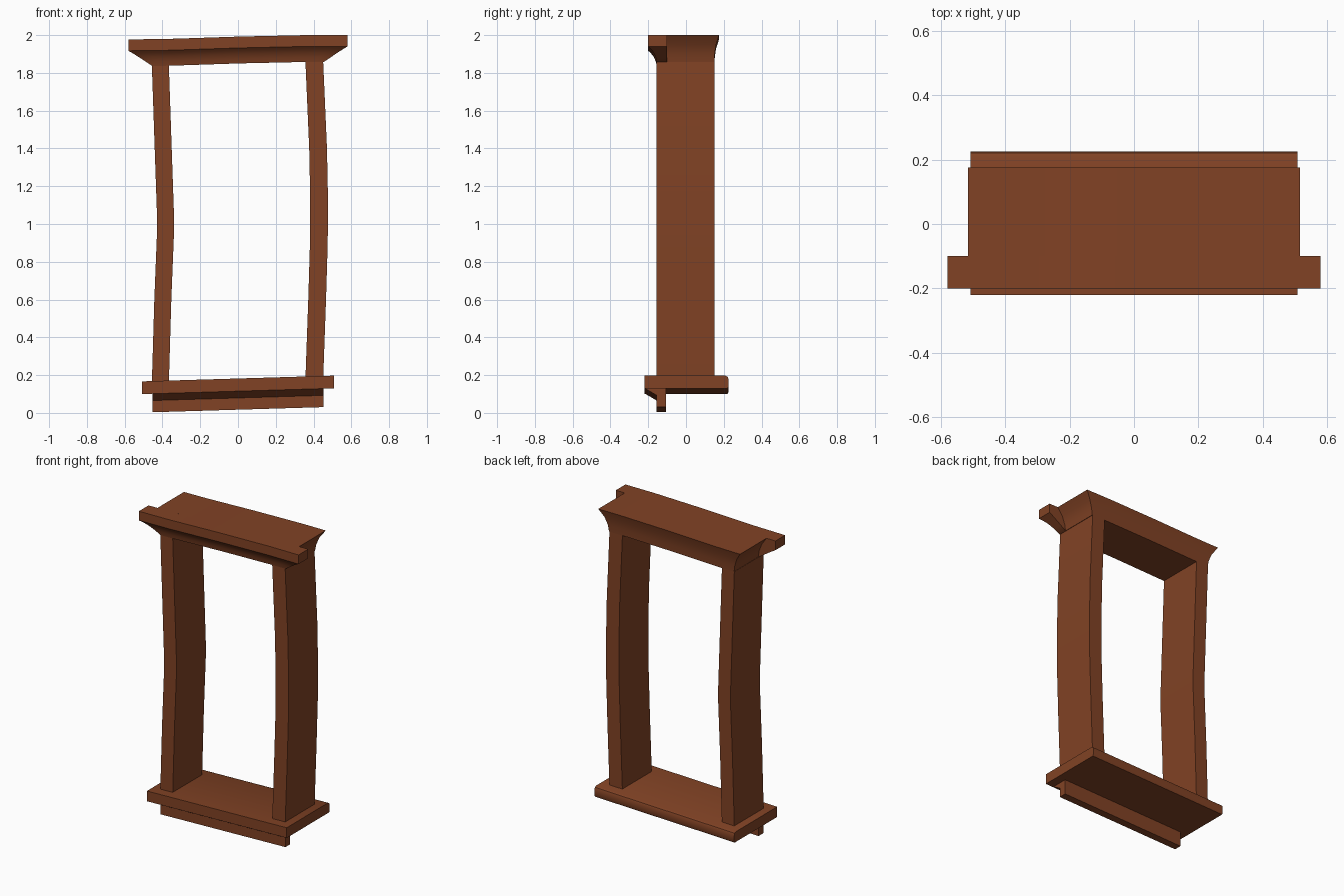
import bpy, bmesh, math

if "Cube" in bpy.data.objects:
    bpy.data.objects.remove(bpy.data.objects["Cube"])

wood = bpy.data.materials.new("brown wood")
wood.diffuse_color = (0.22, 0.055, 0.018, 1)
wood.use_nodes = True
wood.node_tree.nodes["Principled BSDF"].inputs["Base Color"].default_value = wood.diffuse_color


def finish(name, bm, smooth=True):
    bmesh.ops.recalc_face_normals(bm, faces=bm.faces)
    mesh = bpy.data.meshes.new(name)
    bm.to_mesh(mesh)
    bm.free()
    mesh.materials.append(wood)
    ob = bpy.data.objects.new(name, mesh)
    bpy.context.collection.objects.link(ob)
    if smooth:
        bpy.context.view_layer.objects.active = ob
        ob.select_set(True)
        bpy.ops.object.shade_smooth_by_angle(angle=math.radians(35))
        ob.select_set(False)


def interp(points, v):
    for (a, p), (b, q) in zip(points, points[1:]):
        if v <= b:
            return p + (q - p) * max(0, (v - a) / (b - a))
    return points[-1][1]


def rail(name, levels, bend, n):
    """Horizontal member: levels are (half width, front y, back y, z), z is shifted by bend(x)."""
    bm = bmesh.new()
    secs = []
    for i in range(n + 1):
        t = -1 + 2 * i / n
        front = [bm.verts.new((t * h, f, z + bend(t * h))) for h, f, b, z in levels]
        back = [bm.verts.new((t * h, b, z + bend(t * h))) for h, f, b, z in levels]
        secs.append((front, back))
    for (f0, b0), (f1, b1) in zip(secs, secs[1:]):
        r0, r1 = f0 + b0[::-1], f1 + b1[::-1]
        m = len(r0)
        for j in range(m):
            k = (j + 1) % m
            bm.faces.new((r0[j], r0[k], r1[k], r1[j]))
    for f, b in (secs[0], secs[-1]):
        for j in range(len(f) - 1):
            bm.faces.new((f[j], f[j + 1], b[j + 1], b[j]))
    finish(name, bm)


def jamb(name, stations, x0, x1):
    """Bent upright: stations are (z, x shift)."""
    bm = bmesh.new()
    rings = [[bm.verts.new((x + s, y, z)) for x, y in
              ((x0, -.155), (x1, -.155), (x1, .15), (x0, .15))] for z, s in stations]
    for a, b in zip(rings, rings[1:]):
        for j in range(4):
            k = (j + 1) % 4
            bm.faces.new((a[j], a[k], b[k], b[j]))
    bm.faces.new(rings[0])
    bm.faces.new(rings[-1])
    finish(name, bm)


def tilt(x):
    return 0.03 * x


def sag(x):
    return interp([(-.58, -.023), (-.36, -.02), (0, -.008), (.36, 0), (.58, 0)], x)


# Uprights
jamb("left_jamb", [(.16, 0), (.6, .013), (.95, .027), (1.05, .027), (1.4, .015), (1.838, 0)],
     -.456, -.366)
jamb("right_jamb", [(.18, 0), (.6, .015), (.9, .024), (1.15, .025), (1.4, .02), (1.858, 0)],
     .357, .451)

# Flared head with a wider front lip
rail("head", [(.454, -.1, .15, 1.858), (.461, -.1, .152, 1.9),
              (.48, -.1, .159, 1.95), (.515, -.1, .175, 2.0)], sag, 16)
rail("head_lip", [(.454, -.155, -.1, 1.858), (.49, -.16, -.1, 1.882), (.53, -.172, -.1, 1.909),
                  (.558, -.186, -.1, 1.927), (.58, -.2, -.1, 1.94), (.58, -.2, -.1, 2.0)], sag, 16)

# Tilted sill with rounded back edge
rail("sill", [(.508, -.22, .22, .115), (.508, -.22, .225, .125), (.508, -.22, .225, .164),
              (.508, -.22, .22, .176), (.508, -.22, .207, .182)], tilt, 1)

# Apron under the sill
rail("apron", [(.453, -.155, -.105, .017), (.453, -.155, -.105, .079),
               (.453, -.218, -.105, .116)], tilt, 1)
